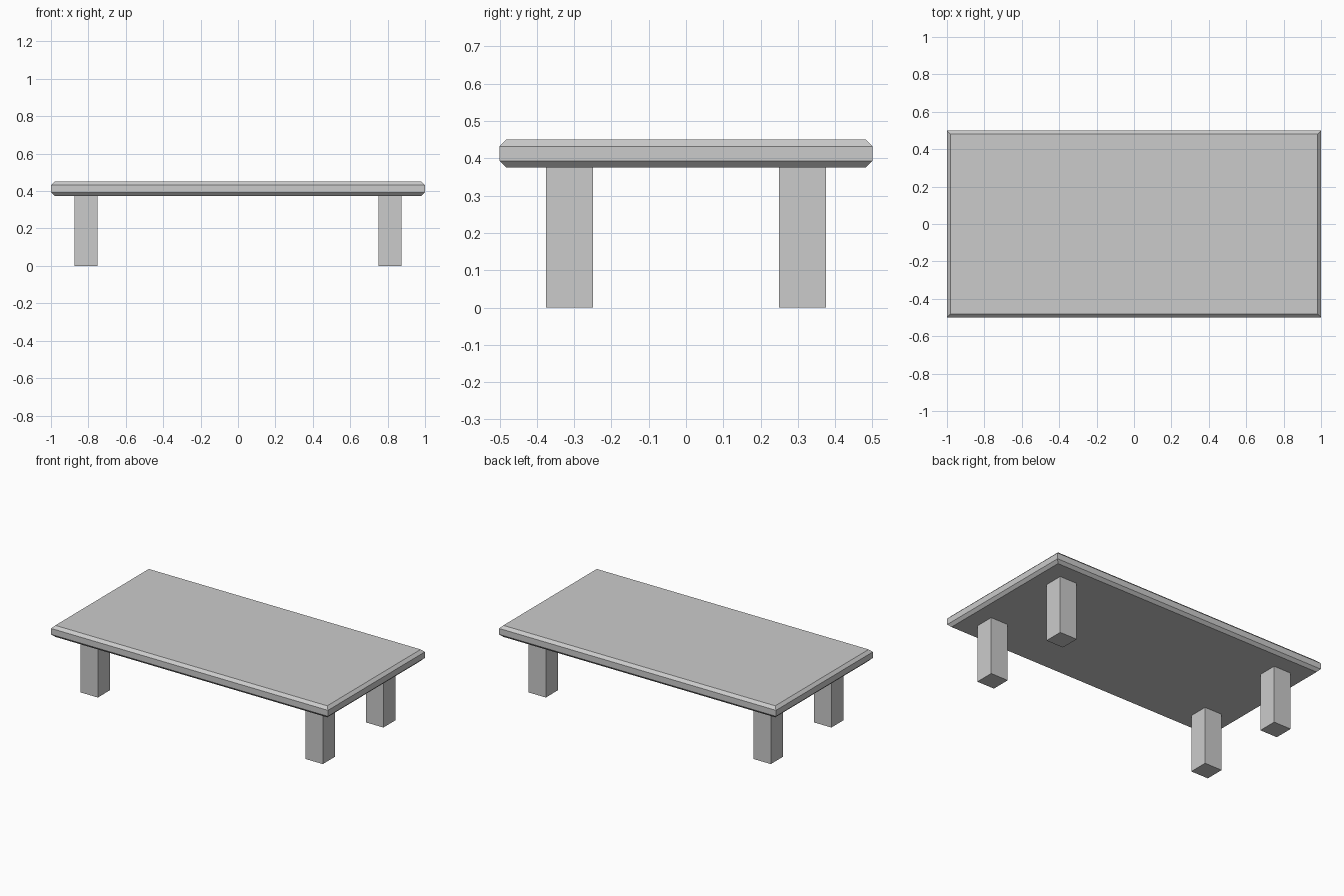
import bpy, bmesh

if "Cube" in bpy.data.objects:
    bpy.data.objects.remove(bpy.data.objects["Cube"])

LEG_H, TOP_Z, CHAMFER = 0.375, 0.45, 0.018


def add_object(name, bm):
    bmesh.ops.recalc_face_normals(bm, faces=bm.faces)
    mesh = bpy.data.meshes.new(name)
    bm.to_mesh(mesh)
    bm.free()
    obj = bpy.data.objects.new(name, mesh)
    bpy.context.collection.objects.link(obj)
    return obj


def loft_rectangles(name, cx, cy, levels):
    """Stack rectangles (half x, half y, z) into a closed solid."""
    bm = bmesh.new()
    rings = [[bm.verts.new((cx + sx * hx, cy + sy * hy, z))
              for sx, sy in ((-1, -1), (1, -1), (1, 1), (-1, 1))]
             for hx, hy, z in levels]
    for a, b in zip(rings, rings[1:]):
        for i in range(4):
            j = (i + 1) % 4
            bm.faces.new((a[i], a[j], b[j], b[i]))
    bm.faces.new(rings[0][::-1])
    bm.faces.new(rings[-1])
    return add_object(name, bm)


# Table top: slab with mitred chamfers on upper and lower edges
inner = (1 - CHAMFER, 0.5 - CHAMFER)
loft_rectangles("table_top", 0, 0, [
    (*inner, LEG_H),
    (1, 0.5, LEG_H + CHAMFER),
    (1, 0.5, TOP_Z - CHAMFER),
    (*inner, TOP_Z),
])

# Four square legs
for side, sx in (("left", -1), ("right", 1)):
    for end, sy in (("front", -1), ("back", 1)):
        loft_rectangles(f"{end}_{side}_leg", sx * 0.8125, sy * 0.3125,
                        [(0.0625, 0.0625, 0), (0.0625, 0.0625, LEG_H)])
